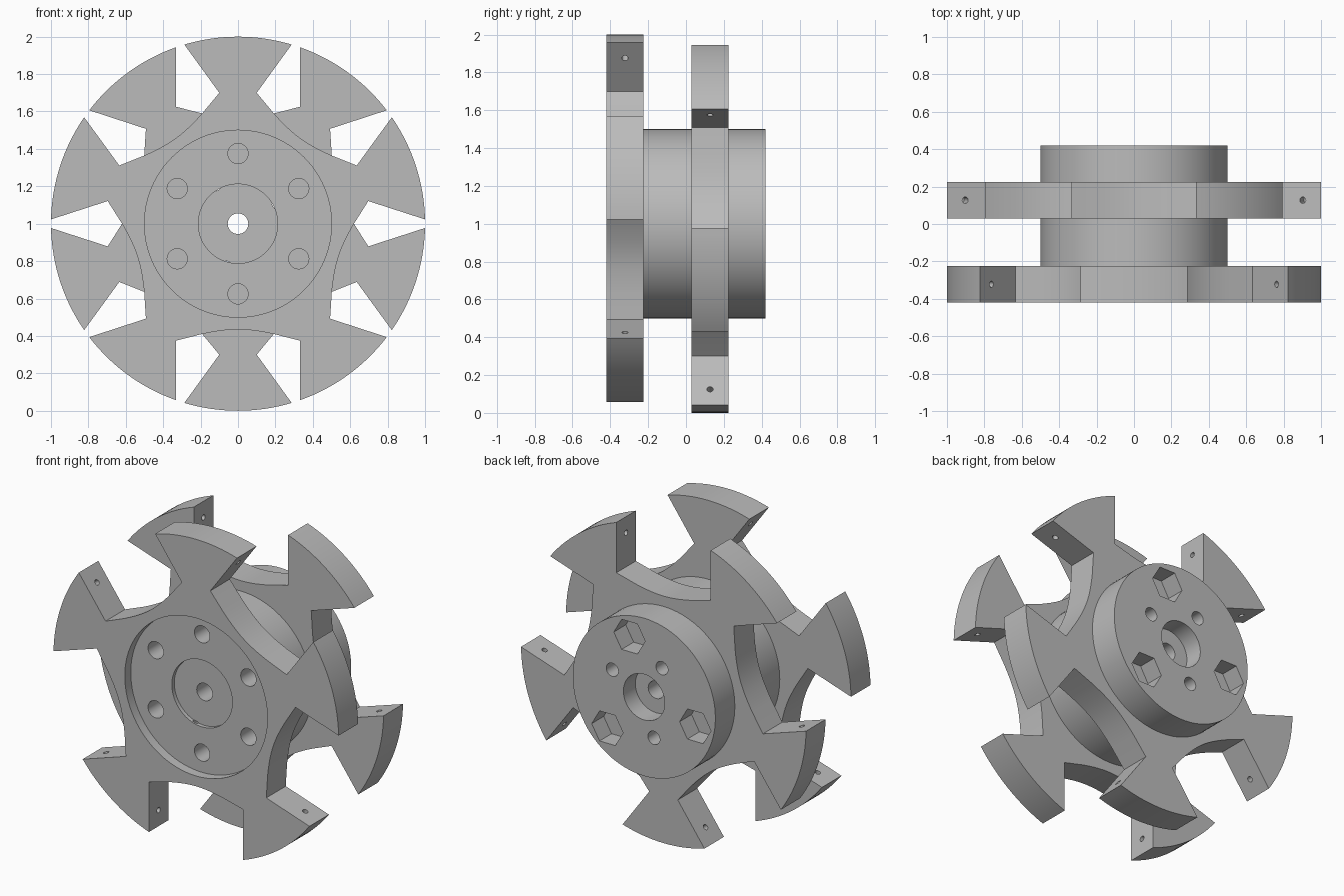
import bpy, bmesh
from math import pi, sin, cos, radians, hypot, atan2
from mathutils import Vector, Matrix

cube = bpy.data.objects.get("Cube")
if cube:
    bpy.data.objects.remove(cube, do_unlink=True)

grey = bpy.data.materials.new("plain grey")
grey.use_nodes = True
grey.diffuse_color = (0.5, 0.5, 0.5, 1)
grey.node_tree.nodes["Principled BSDF"].inputs["Base Color"].default_value = (0.5, 0.5, 0.5, 1)

CENTRE = Vector((0, 0, 1))


def add_rod(bm, start, end, radius, sides=32):
    """Closed cylinder between two points given relative to the wheel centre."""
    start, end = Vector(start), Vector(end)
    axis = end - start
    turn = axis.to_track_quat('Z', 'X').to_matrix().to_4x4()
    place = Matrix.Translation(CENTRE + (start + end) / 2) @ turn
    bmesh.ops.create_cone(bm, cap_ends=True, segments=sides, radius1=radius,
                          radius2=radius, depth=axis.length, matrix=place)


def add_axial(bm, angle, ring, y0, y1, radius, sides=32):
    """Rod along the axle at a polar position on the front face."""
    x, z = ring * cos(radians(angle)), ring * sin(radians(angle))
    add_rod(bm, (x, y0, z), (x, y1, z), radius, sides)


def make_object(name, bm):
    bmesh.ops.recalc_face_normals(bm, faces=bm.faces)
    mesh = bpy.data.meshes.new(name)
    bm.to_mesh(mesh)
    bm.free()
    mesh.materials.append(grey)
    obj = bpy.data.objects.new(name, mesh)
    bpy.context.collection.objects.link(obj)
    return obj


def cut_and_shade(obj, cutter_bm):
    cutter = make_object("cutter", cutter_bm)
    cutter.hide_render = True
    mod = obj.modifiers.new("cut", 'BOOLEAN')
    mod.operation, mod.solver, mod.object = 'DIFFERENCE', 'EXACT', cutter
    mod.use_self = True
    bpy.ops.object.select_all(action='DESELECT')
    obj.select_set(True)
    bpy.context.view_layer.objects.active = obj
    bpy.ops.object.modifier_apply(modifier="cut")
    bpy.data.objects.remove(cutter, do_unlink=True)
    bpy.ops.object.shade_smooth_by_angle(angle=radians(25))


# Star plates: five flared arms joined by shallow concave arcs
TIP, NECK, ROOT = (0.287, 0.958), (0.1, 0.7), (0.192, 0.589)


def arm_outline():
    """Outline of one arm pointing up, from its left root to the next arm."""
    points = [(-ROOT[0], ROOT[1]), (-NECK[0], NECK[1])]
    spread = atan2(*TIP)
    for i in range(17):
        a = pi / 2 + spread - 2 * spread * i / 16
        points.append((cos(a), sin(a)))
    points += [NECK, ROOT]
    # Concave arc towards the next arm
    radius, step = hypot(*ROOT), radians(72)
    first = pi / 2 - atan2(*ROOT)
    last = pi / 2 - step + atan2(*ROOT)
    for i in range(1, 10):
        t = i / 10
        a = first + (last - first) * t
        chord = radius * cos((first - last) / 2) / cos(a - (first + last) / 2)
        r = chord - 0.024 * 4 * t * (1 - t)
        points.append((r * cos(a), r * sin(a)))
    return points


def make_star(name, y0, y1, offset):
    bm = bmesh.new()
    verts = []
    for k in range(5):
        a = radians(offset - 72 * k)
        for x, z in arm_outline():
            verts.append(bm.verts.new((x * cos(a) - z * sin(a), y0,
                                       1 + x * sin(a) + z * cos(a))))
    face = bm.faces.new(verts)
    grown = bmesh.ops.extrude_face_region(bm, geom=[face])
    moved = [v for v in grown["geom"] if isinstance(v, bmesh.types.BMVert)]
    bmesh.ops.translate(bm, verts=moved, vec=(0, y1 - y0, 0))
    star = make_object(name, bm)

    # Bore for the hub and small axle sockets in the flared arm sides
    cut = bmesh.new()
    add_rod(cut, (0, y0 - 0.1, 0), (0, y1 + 0.1, 0), 0.5, 96)
    middle = (y0 + y1) / 2
    for k in range(5):
        turn = Matrix.Rotation(radians(72 * k - offset), 3, 'Y')
        for side in (-1, 1):
            spot = Vector((side * 0.227, middle, 0.875))
            normal = Vector((side * 0.81, 0, -0.588))
            add_rod(cut, turn @ (spot - normal * 0.07),
                    turn @ (spot + normal * 0.03), 0.017, 16)
    cut_and_shade(star, cut)


make_star("front_star", -0.42, -0.225, 0)
make_star("back_star", 0.03, 0.225, 36)

# Hub drum, set slightly back inside the front star
FRONT, BACK = -0.36, 0.42
bm = bmesh.new()
add_rod(bm, (0, FRONT, 0), (0, BACK, 0), 0.5, 96)
hub = make_object("hub", bm)

cut = bmesh.new()
# Axle hole with a shallow dish in front and a counterbore behind
add_rod(cut, (0, -1, 0), (0, 1, 0), 0.055)
add_rod(cut, (0, FRONT - 0.1, 0), (0, FRONT + 0.025, 0), 0.212, 64)
add_rod(cut, (0, BACK - 0.12, 0), (0, BACK + 0.1, 0), 0.145, 48)
# Six blind bolt holes in the front
for k in range(6):
    add_axial(cut, 30 + 60 * k, 0.375, FRONT - 0.1, FRONT + 0.3, 0.054)
# Three long holes drilled from the back
for angle in (27, 120, 254):
    add_axial(cut, angle, 0.25, FRONT + 0.012, BACK + 0.1, 0.042)
# Three hexagonal nut pockets in the back
for angle in (74, 194, 314):
    add_axial(cut, angle, 0.37, BACK - 0.12, BACK + 0.1, 0.11, 6)
cut_and_shade(hub, cut)
